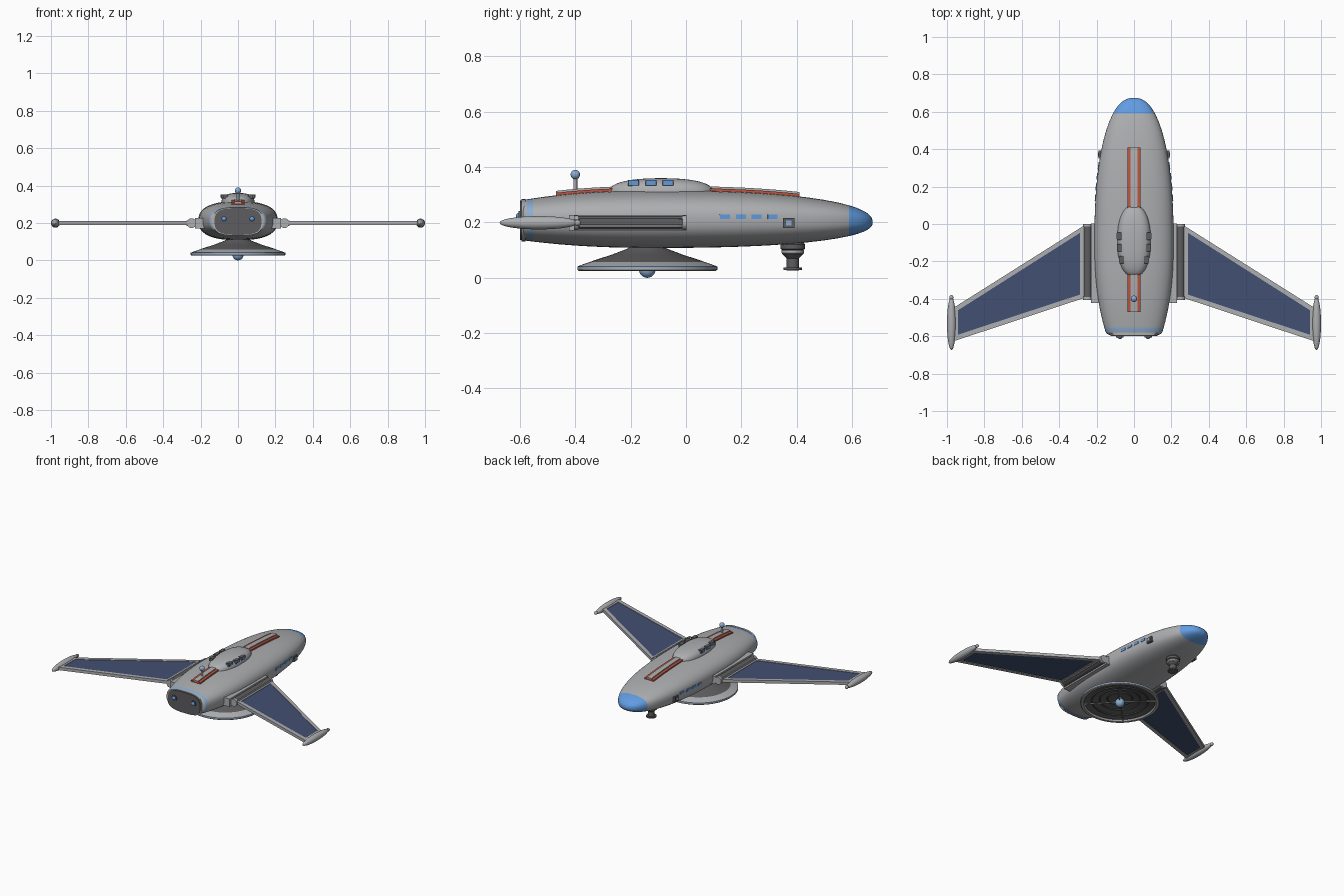
import bpy, bmesh, math
from mathutils import Vector, Matrix

if "Cube" in bpy.data.objects:
    bpy.data.objects.remove(bpy.data.objects["Cube"])

def material(name, *rgb):
    m = bpy.data.materials.new(name)
    m.diffuse_color = (*rgb, 1)
    m.use_nodes = True
    m.node_tree.nodes["Principled BSDF"].inputs["Base Color"].default_value = m.diffuse_color
    return m

GREY = material("hull grey", 0.42, 0.425, 0.44)
DARK = material("dark grey", 0.11, 0.11, 0.115)
BLUE = material("bright blue", 0.12, 0.33, 0.75)
PALE = material("pale blue", 0.26, 0.42, 0.66)
PANEL = material("navy panel", 0.055, 0.08, 0.17)
RED = material("rust red", 0.5, 0.09, 0.05)

def finish(name, bm, *mats):
    bmesh.ops.recalc_face_normals(bm, faces=bm.faces)
    me = bpy.data.meshes.new(name)
    bm.to_mesh(me)
    bm.free()
    ob = bpy.data.objects.new(name, me)
    bpy.context.collection.objects.link(ob)
    for m in mats:
        me.materials.append(m)
    bpy.ops.object.select_all(action='DESELECT')
    ob.select_set(True)
    bpy.context.view_layer.objects.active = ob
    bpy.ops.object.shade_smooth_by_angle(angle=math.radians(35))
    return ob

def skin(bm, rings):
    """Bridge point rings and cap both ends."""
    loops = [[bm.verts.new(p) for p in r] for r in rings]
    n = len(loops[0])
    for a, b in zip(loops, loops[1:]):
        for i in range(n):
            bm.faces.new((a[i], a[(i + 1) % n], b[(i + 1) % n], b[i]))
    bm.faces.new(loops[0])
    bm.faces.new(loops[-1])

def oval(y, w, h, zc, e=2.5, n=64):
    pts = []
    for i in range(n):
        c, s = math.cos(math.tau * i / n), math.sin(math.tau * i / n)
        pts.append((math.copysign(w * abs(c) ** (2 / e), c), y,
                    zc + math.copysign(h * abs(s) ** (2 / e), s)))
    return pts

def box(name, centre, size, mat, rot=None):
    bm = bmesh.new()
    bmesh.ops.create_cube(bm, size=1)
    bm.transform(Matrix.Translation(centre) @ (rot or Matrix()) @ Matrix.Diagonal((*size, 1)))
    return finish(name, bm, mat)

def ball(name, centre, radii, mat):
    bm = bmesh.new()
    bmesh.ops.create_uvsphere(bm, u_segments=32, v_segments=16, radius=1)
    bm.transform(Matrix.Translation(centre) @ Matrix.Diagonal((*radii, 1)))
    return finish(name, bm, mat)

def rod(name, a, b, r, mat, seg=24):
    a, b = Vector(a), Vector(b)
    bm = bmesh.new()
    bmesh.ops.create_cone(bm, cap_ends=True, segments=seg, radius1=r, radius2=r, depth=(b - a).length)
    bm.transform(Matrix.Translation((a + b) / 2) @ (b - a).to_track_quat('Z', 'Y').to_matrix().to_4x4())
    return finish(name, bm, mat)

def lathe(name, profile, centre, mat, seg=64):
    bm = bmesh.new()
    skin(bm, [[(centre[0] + r * math.cos(math.tau * i / seg), centre[1] + r * math.sin(math.tau * i / seg), z)
               for i in range(seg)] for r, z in profile])
    return finish(name, bm, mat)

# Hull: rounded cross-section that swells amidships, with a blue nose and rear band
def hull_at(y):
    if y > -0.1:
        t = min((y + 0.1) / 0.775, 1)
        s = (1 - t ** 2.3) ** (1 / 2.3)
    else:
        s = 1 - 0.28 * ((-0.1 - y) / 0.475) ** 2.4
    return 0.212 * s, 0.104 * s, 0.2 + 0.012 * s

def hull_x(y, z):
    w, h, zc = hull_at(y)
    return w * (1 - abs((z - zc) / h) ** 2.5) ** 0.4

stations = [-0.575, -0.553] + [-0.52 + 0.06 * i for i in range(18)] + [0.55, 0.59]
stations += [0.675 - 0.085 * (1 - i / 10) ** 2 for i in range(1, 10)] + [0.6748]
w, h, zc = hull_at(-0.575)
bm = bmesh.new()
skin(bm, [oval(-0.59, w * 0.9, h * 0.9, zc), oval(-0.585, w * 0.96, h * 0.96, zc)]
     + [oval(y, *hull_at(y)) for y in stations])
for f in bm.faces:
    y = f.calc_center_median().y
    f.material_index = 1 if y > 0.59 else 2 if -0.575 < y < -0.553 else 0
finish("hull", bm, GREY, BLUE, PALE)

# Rear hatch: dark plate, rim and two lamps
for name, y, s, mat in (("rear_rim", -0.594, 1.0, GREY), ("rear_plate", -0.600, 0.94, DARK)):
    bm = bmesh.new()
    skin(bm, [oval(y, 0.133 * s, 0.076 * s, 0.208, 3), oval(-0.58, 0.133 * s, 0.076 * s, 0.208, 3)])
    finish(name, bm, mat)
for sx in (-1, 1):
    rod("rear_lamp_mount", (sx * 0.075, -0.606, 0.222), (sx * 0.075, -0.59, 0.222), 0.02, DARK)
    ball("rear_lamp", (sx * 0.075, -0.604, 0.222), (0.013, 0.011, 0.013), BLUE)

# Dorsal spine: red band with a raised grey centre strip
for name, half, rise, mat in (("spine_band", 0.036, 0.009, RED), ("spine_strip", 0.018, 0.016, GREY)):
    bm = bmesh.new()
    rings = []
    for i in range(23):
        y = -0.47 + 0.04 * i
        top = hull_at(y)[1] + hull_at(y)[2]
        rings.append([(-half, y, top - 0.02), (half, y, top - 0.02), (half, y, top + rise), (-half, y, top + rise)])
    skin(bm, rings)
    finish(name, bm, mat)

# Canopy on top of the hull
def canopy_at(y):
    s = max(1 - abs((y + 0.09) / 0.192) ** 2.3, 0.0004) ** (1 / 2.3)
    return 0.09 * s, 0.062 * s ** 0.8, 0.298

bm = bmesh.new()
skin(bm, [oval(y, *canopy_at(y), 2.8, 48) for y in
          [-0.09 - 0.192 * math.cos(math.pi * i / 28) for i in range(29)]])
finish("canopy", bm, GREY)

# Mirrored parts: windows, hinges, wings and tip pods
for sx in (-1, 1):
    for y in (-0.19, -0.127, -0.065):
        w, h, zc = canopy_at(y)
        x = w * (1 - ((0.342 - zc) / h) ** 2.8) ** (1 / 2.8)
        box("canopy_window_frame", (sx * (x + 0.002), y, 0.342), (0.026, 0.04, 0.022), DARK)
        box("canopy_window", (sx * (x + 0.004), y, 0.343), (0.026, 0.032, 0.016), BLUE)
    for y in (0.14, 0.198, 0.255, 0.313):
        slope = math.atan2(hull_x(y + 0.01, 0.22) - hull_x(y - 0.01, 0.22), 0.02)
        box("hull_window", (sx * hull_x(y, 0.22), y, 0.22), (0.007, 0.036, 0.016), BLUE,
            Matrix.Rotation(-sx * slope, 4, 'Z'))
    x = hull_x(0.372, 0.198)
    box("side_lamp_frame", (sx * x, 0.372, 0.198), (0.02, 0.042, 0.036), DARK)
    box("side_lamp", (sx * (x + 0.009), 0.372, 0.198), (0.008, 0.02, 0.018), PALE)

    # Hinge bracket and barrel
    box("hinge_bracket", (sx * 0.205, -0.21, 0.199), (0.05, 0.425, 0.056), GREY)
    rod("hinge_barrel", (sx * 0.248, -0.395, 0.199), (sx * 0.248, -0.008, 0.199), 0.025, DARK)
    for y in (-0.398, -0.006):
        rod("hinge_cap", (sx * 0.248, y - 0.007, 0.199), (sx * 0.248, y + 0.007, 0.199), 0.026, GREY)
    for z in (0.186, 0.212):
        box("hinge_rail", (sx * 0.271, -0.2, z), (0.008, 0.37, 0.005), GREY)

    # Wing: grey frame around a navy panel
    outer = [(0.262, -0.005), (0.262, -0.394), (0.968, -0.628), (0.968, -0.45)]
    inner = [(0.288, -0.047), (0.288, -0.377), (0.942, -0.592), (0.942, -0.462)]
    bm = bmesh.new()
    loops = [[bm.verts.new((sx * x, y, z)) for x, y in ring]
             for ring, z in ((outer, 0.19), (outer, 0.21), (inner, 0.21), (inner, 0.19))]
    for k in range(4):
        a, b = loops[k], loops[(k + 1) % 4]
        for i in range(4):
            bm.faces.new((a[i], a[(i + 1) % 4], b[(i + 1) % 4], b[i]))
    finish("wing_frame", bm, GREY)
    bm = bmesh.new()
    skin(bm, [[(sx * x, y, z) for x, y in inner] for z in (0.193, 0.207)])
    finish("wing_panel", bm, PANEL)
    ball("wing_tip_pod", (sx * 0.976, -0.532, 0.199), (0.024, 0.142, 0.024), GREY)
    ball("wing_tip_light", (sx * 0.976, -0.393, 0.199), (0.011, 0.013, 0.011), GREY)

# Belly dish: dark cone, grey rim, ribs, spokes and a central lamp
C = (0, -0.14)
lathe("dish_cone", [(0.05, 0.125), (0.07, 0.106), (0.13, 0.083), (0.19, 0.064), (0.235, 0.046), (0.235, 0.033),
                    (0.17, 0.048), (0.1, 0.062), (0.04, 0.068)], C, DARK)
bm = bmesh.new()
seg, rim = 64, [(0.205, 0.058), (0.232, 0.049), (0.253, 0.041), (0.253, 0.035), (0.253, 0.029), (0.248, 0.025),
                (0.232, 0.025), (0.225, 0.036)]
loops = [[bm.verts.new((r * math.cos(math.tau * i / seg), C[1] + r * math.sin(math.tau * i / seg), z))
          for i in range(seg)] for r, z in rim]
for k in range(len(rim)):
    a, b = loops[k], loops[(k + 1) % len(rim)]
    for i in range(seg):
        f = bm.faces.new((a[i], a[(i + 1) % seg], b[(i + 1) % seg], b[i]))
        f.material_index = 1 if k == 2 else 0
finish("dish_rim", bm, GREY, PALE)
for r, z in ((0.08, 0.06), (0.13, 0.053), (0.18, 0.042)):
    bpy.ops.mesh.primitive_torus_add(location=(*C, z), major_radius=r, minor_radius=0.005,
                                     major_segments=64, minor_segments=8)
    rib = bpy.context.object
    rib.name = "dish_rib"
    rib.data.materials.append(DARK)
    bpy.ops.object.shade_smooth_by_angle()
for i in range(4):
    a = math.tau * (i + 0.5) / 4
    rod("dish_spoke", (*C, 0.036), (0.235 * math.cos(a), C[1] + 0.235 * math.sin(a), 0.03), 0.004, GREY, 8)
rod("dish_lamp_post", (*C, 0.03), (*C, 0.07), 0.014, DARK)
ball("dish_lamp", (*C, 0.03), (0.03, 0.03, 0.03), PALE)

# Forward belly probe
lathe("probe", [(0.03, 0.14), (0.045, 0.12), (0.045, 0.105), (0.037, 0.1), (0.037, 0.085), (0.022, 0.07), (0.022, 0.038),
                (0.033, 0.037), (0.033, 0.029), (0.02, 0.027)], (0, 0.386), DARK, 32)
lathe("probe_collar", [(0.038, 0.102), (0.041, 0.099), (0.041, 0.09), (0.03, 0.078)], (0, 0.386), GREY, 32)

# Antenna mast
rod("antenna_mast", (0, -0.4, 0.3), (0, -0.4, 0.37), 0.007, GREY, 16)
ball("antenna_tip", (0, -0.4, 0.373), (0.017, 0.017, 0.017), PALE)
